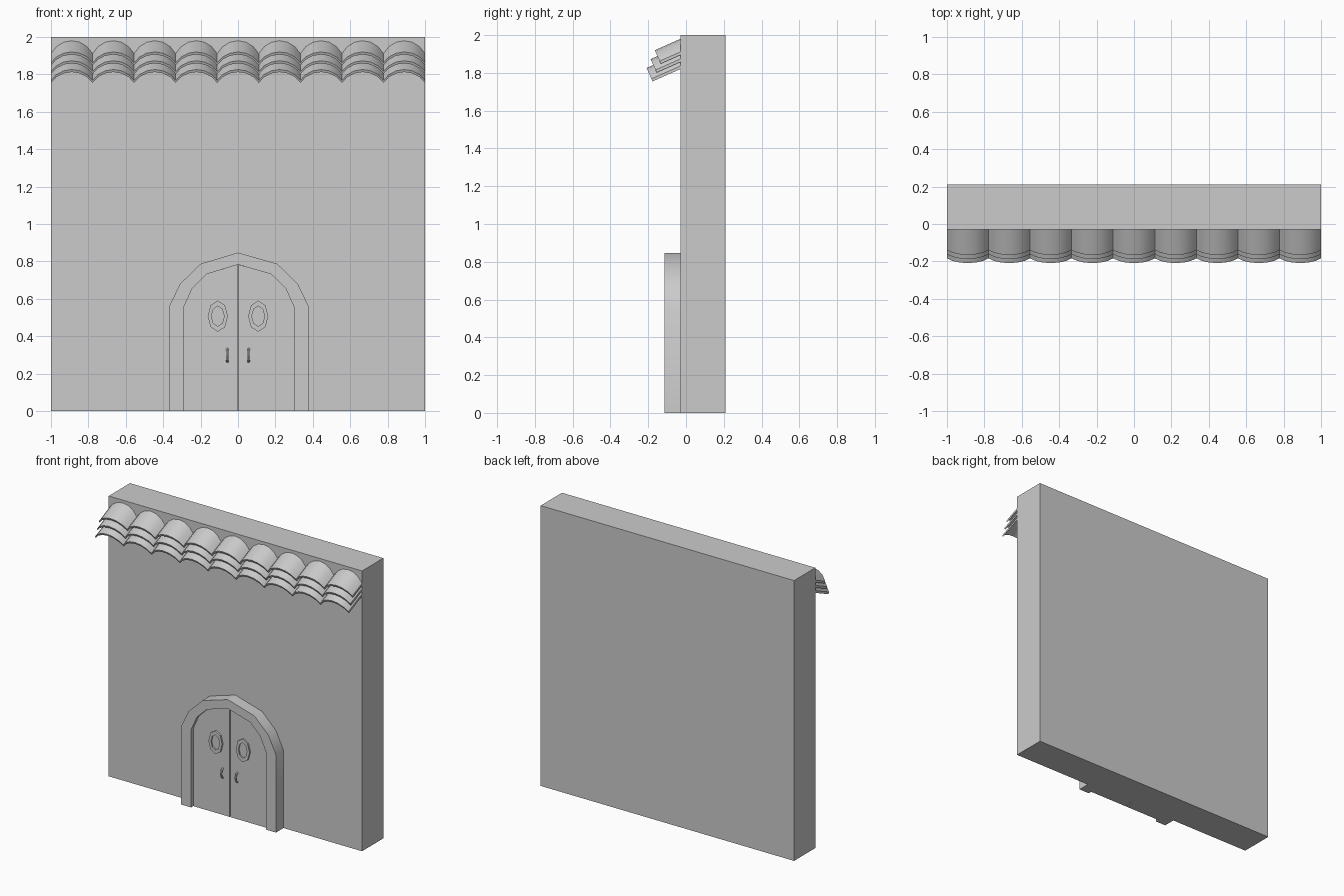
import bpy, bmesh, math
from mathutils import Vector

if "Cube" in bpy.data.objects:
    bpy.data.objects.remove(bpy.data.objects["Cube"])


def loft(name, loop_a, loop_b, smooth=False):
    """Closed solid between two matching outlines."""
    bm = bmesh.new()
    a = [bm.verts.new(p) for p in loop_a]
    b = [bm.verts.new(p) for p in loop_b]
    bm.faces.new(a)
    bm.faces.new(b[::-1])
    n = len(a)
    for i in range(n):
        j = (i + 1) % n
        bm.faces.new((a[j], a[i], b[i], b[j]))
    bmesh.ops.recalc_face_normals(bm, faces=bm.faces)
    me = bpy.data.meshes.new(name)
    bm.to_mesh(me)
    bm.free()
    ob = bpy.data.objects.new(name, me)
    bpy.context.collection.objects.link(ob)
    if smooth:
        bpy.ops.object.select_all(action='DESELECT')
        ob.select_set(True)
        bpy.context.view_layer.objects.active = ob
        bpy.ops.object.shade_smooth_by_angle(angle=math.radians(30))
    return ob


def prism(name, outline, y0, y1, smooth=False):
    return loft(name, [(x, y0, z) for x, z in outline],
                [(x, y1, z) for x, z in outline], smooth)


# wall slab
prism("wall", [(-1, 0), (1, 0), (1, 2), (-1, 2)], -0.03, 0.21)

# arched door frame
CX = 0.005
outer = [(0.375, 0), (0.375, 0.555), (0.315, 0.68), (0.205, 0.787)]
inner = [(0.295, 0), (0.295, 0.555), (0.25, 0.655), (0.172, 0.732)]


def arch(half, top):
    return ([(CX + x, z) for x, z in half] + [(0, top)]
            + [(CX - x, z) for x, z in half[::-1]])


prism("door_frame", arch(outer, 0.847) + arch(inner, 0.783)[::-1], -0.115, -0.03, True)

DOOR_Y = -0.09
for side, s in (("left", -1), ("right", 1)):
    # door leaf, leaving a thin gap in the middle
    leaf = [(CX + s * x, z) for x, z in inner] + [(s * 0.003, 0.782), (s * 0.003, 0)]
    prism(side + "_door_leaf", leaf, DOOR_Y, -0.03)

    # oval eight-sided window: raised rim around a pane
    wx, wz = s * 0.108, 0.507

    def oval(rx, rz, y):
        return [(wx + rx * math.cos(k * math.pi / 4), y,
                 wz + rz * math.sin(k * math.pi / 4)) for k in range(8)]

    bm = bmesh.new()
    loops = [[bm.verts.new(p) for p in oval(*r)] for r in (
        (0.054, 0.083, DOOR_Y + 0.005), (0.054, 0.083, DOOR_Y - 0.012),
        (0.034, 0.054, DOOR_Y - 0.012), (0.034, 0.054, DOOR_Y - 0.003))]
    for a, b in zip(loops, loops[1:]):
        for i in range(8):
            j = (i + 1) % 8
            bm.faces.new((a[i], a[j], b[j], b[i]))
    bm.faces.new(loops[-1])
    bm.faces.new(loops[0][::-1])
    bmesh.ops.recalc_face_normals(bm, faces=bm.faces)
    me = bpy.data.meshes.new(side + "_window")
    bm.to_mesh(me)
    bm.free()
    bpy.context.collection.objects.link(bpy.data.objects.new(side + "_window", me))

    # ring handle half sunk in the leaf
    bpy.ops.mesh.primitive_torus_add(
        major_segments=8, minor_segments=6, major_radius=0.033, minor_radius=0.007,
        location=(s * 0.057, DOOR_Y, 0.298), rotation=(0, math.pi / 2, 0))
    handle = bpy.context.object
    handle.name = side + "_handle"
    handle.scale = (1, 0.6, 1)

# three sloping rows of nine curved roof tiles
COLS, SEG, T = 9, 6, 0.015
HALF, SAG = 1 / COLS, 0.063
R = (HALF ** 2 + SAG ** 2) / (2 * SAG)
ANG = math.asin(HALF / R)
TILT = math.radians(24)
back = Vector((0, math.cos(TILT), math.sin(TILT)))
down = Vector((0, math.sin(TILT), -math.cos(TILT)))
arc = []
for k in range(SEG + 1):
    a = -ANG + 2 * ANG * k / SEG
    arc.append((R * math.sin(a), R * (1 - math.cos(a))))
profile = arc + [(x, d + T) for x, d in arc[::-1]]

for row, (fy, fz) in enumerate([(-0.165, 1.920), (-0.187, 1.873), (-0.209, 1.826)]):
    for c in range(COLS):
        cx = -1 + HALF * (2 * c + 1)
        front = [Vector((cx + x, fy, fz)) + down * d for x, d in profile]
        rear = [p + back * ((-0.01 - p.y) / back.y) for p in front]
        loft(f"roof_tile_{row + 1}_{c + 1}", front, rear, True)
